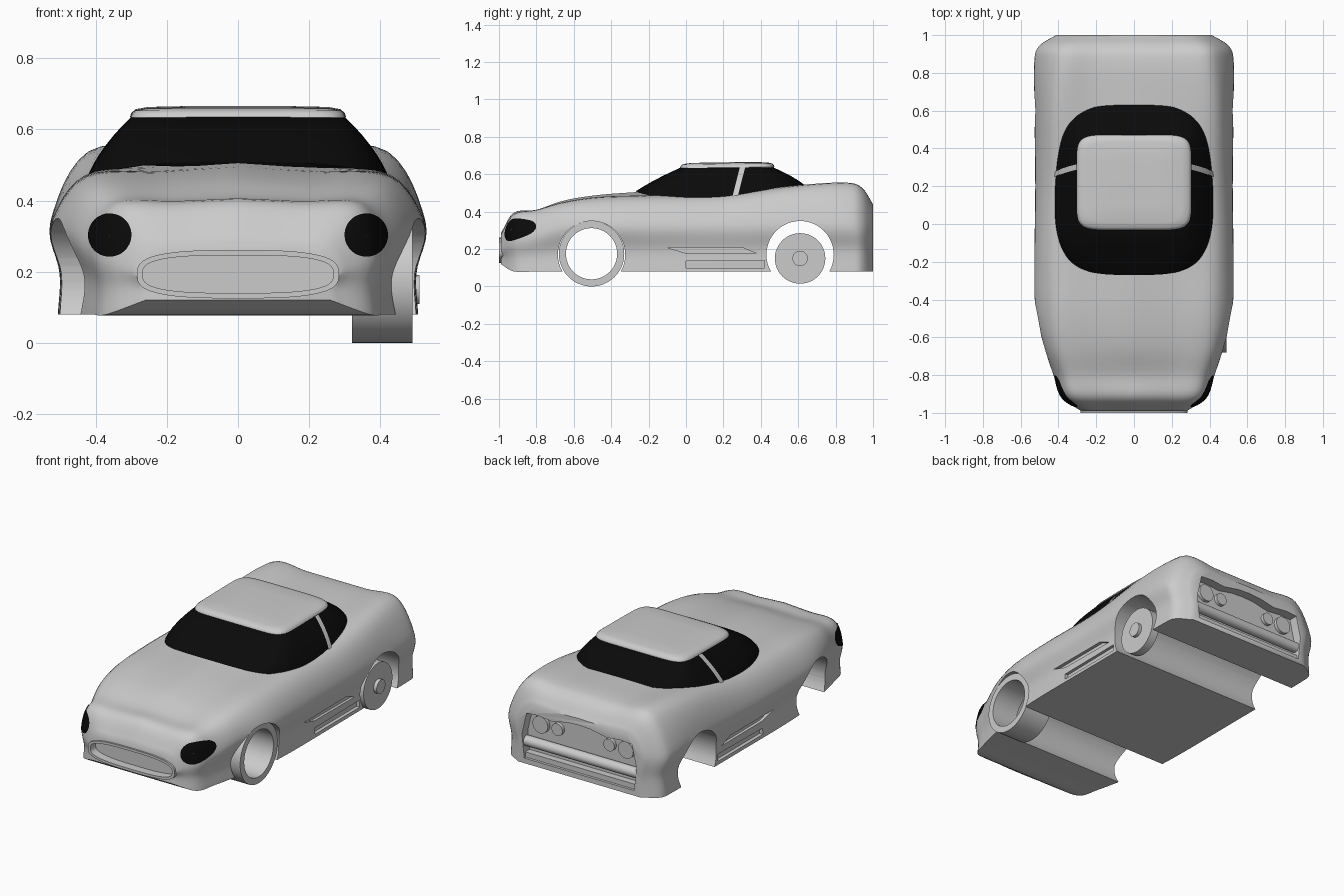
import bpy, bmesh
from math import sin, cos, pi, asin
from mathutils import Vector
from mathutils.bvhtree import BVHTree

if "Cube" in bpy.data.objects:
    bpy.data.objects.remove(bpy.data.objects["Cube"])


def material(name, value):
    m = bpy.data.materials.new(name)
    m.use_nodes = True
    colour = (value, value, value, 1)
    m.diffuse_color = colour
    m.node_tree.nodes["Principled BSDF"].inputs["Base Color"].default_value = colour
    return m


GREY = material("body grey", 0.6)
BLACK = material("glass black", 0.003)


def activate(obj):
    bpy.ops.object.select_all(action="DESELECT")
    obj.select_set(True)
    bpy.context.view_layer.objects.active = obj


def smooth(obj, angle=0.6):
    activate(obj)
    bpy.ops.object.shade_smooth_by_angle(angle=angle)


def mesh_object(name, verts, faces, mat):
    mesh = bpy.data.meshes.new(name)
    mesh.from_pydata([tuple(v) for v in verts], [], faces)
    bm = bmesh.new()
    bm.from_mesh(mesh)
    bmesh.ops.recalc_face_normals(bm, faces=bm.faces)
    bm.to_mesh(mesh)
    bm.free()
    mesh.materials.append(mat)
    obj = bpy.data.objects.new(name, mesh)
    bpy.context.collection.objects.link(obj)
    return obj


def loft(name, rings, mat, caps=True, closed=True):
    n = len(rings[0])
    verts = [v for ring in rings for v in ring]
    faces = []
    for r in range(len(rings) - 1):
        for i in range(n if closed else n - 1):
            j = (i + 1) % n
            faces.append((r * n + i, r * n + j, (r + 1) * n + j, (r + 1) * n + i))
    if caps:
        faces += [tuple(range(n)), tuple(range(len(verts) - n, len(verts)))]
    return mesh_object(name, verts, faces, mat)


def prism(name, outline, axis, lo, hi, mat=GREY):
    """Extrude an outline along x (points are y, z) or y (points are x, z)."""
    place = (lambda d, p: (d, p[0], p[1])) if axis == "x" else (lambda d, p: (p[0], d, p[1]))
    return loft(name, [[place(d, p) for p in outline] for d in (lo, hi)], mat)


def cut(obj, cutter):
    cutter.hide_render = True
    mod = obj.modifiers.new("cut", "BOOLEAN")
    mod.operation = "DIFFERENCE"
    mod.object = cutter
    activate(obj)
    bpy.ops.object.modifier_apply(modifier=mod.name)
    bpy.data.objects.remove(cutter)


def spow(v, e):
    return (1 if v >= 0 else -1) * abs(v) ** e


def oval(cu, cv, ru, rv, n=2, steps=48):
    angles = [2 * pi * i / steps for i in range(steps)]
    return [(cu + ru * spow(cos(a), 2 / n), cv + rv * spow(sin(a), 2 / n)) for a in angles]


def spline(rows, steps):
    """Smooth curve through rows of numbers."""
    rows = [Vector(r) for r in rows]
    rows = [2 * rows[0] - rows[1]] + rows + [2 * rows[-1] - rows[-2]]
    out = []
    for a, b, c, d in zip(rows, rows[1:], rows[2:], rows[3:]):
        for i in range(steps):
            t = i / steps
            out.append(0.5 * (2 * b + (c - a) * t + (2 * a - 5 * b + 4 * c - d) * t * t
                              + (3 * b - a - 3 * c + d) * t ** 3))
    return out + [rows[-2]]


# Body shell: y, floor z, floor half width, waist half width, waist z,
# fender x, fender z, centre z
STATIONS = [
    (-0.99, .12, .26, .28, .20, .24, .27, .285),
    (-0.92, .08, .37, .38, .25, .33, .375, .395),
    (-0.80, .08, .41, .425, .28, .36, .40, .41),
    (-0.65, .08, .445, .475, .32, .40, .44, .46),
    (-0.46, .08, .49, .52, .33, .42, .465, .49),
    (-0.20, .08, .505, .525, .33, .43, .47, .51),
    (0.20, .08, .505, .52, .33, .43, .475, .55),
    (0.60, .08, .505, .525, .34, .43, .525, .545),
    (0.85, .08, .505, .525, .34, .41, .54, .545),
    (0.94, .08, .49, .50, .33, .39, .515, .515),
    (1.00, .08, .40, .41, .32, .33, .43, .44),
]
rings = []
for y, zb, wb, w, zw, xf, zf, zt in spline(STATIONS, 5):
    half = spline([(wb, zb), (wb - .005, zb + .45 * (zw - zb)), (w, zw),
                   (xf, zf), (xf / 2, (zf + zt) / 2), (0, zt)], 6)
    ring = [(p[0], y, p[1]) for p in half]
    rings.append(ring + [(-x, yy, z) for x, yy, z in reversed(ring[:-1])])
body = loft("body", rings, GREY)
surface = BVHTree.FromPolygons([v.co.copy() for v in body.data.vertices],
                               [tuple(p.vertices) for p in body.data.polygons])

# Wheel arches run right across the body
for y in (-.505, .61):
    cut(body, prism("arch_cutter", oval(y, .17, .18, .18), "x", -.8, .8))

# Grille mouth and tail recess
MOUTH = oval(0, .193, .268, .053, 3)
cut(body, prism("mouth_cutter", MOUTH, "y", -1.1, -.95))
tail = [(.36, .11), (.375, .25), (.345, .38), (.27, .385), (.18, .375), (.08, .395)]
tail = tail + [(0, .40)] + [(-x, z) for x, z in reversed(tail)]
cut(body, prism("tail_cutter", tail, "y", .945, 1.1))

# Side vents
UPPER = [(-.1, .208), (.30, .208), (.38, .175), (.0, .178)]
LOWER = [(.0, .10), (.42, .10), (.42, .14), (.0, .135)]
for side in (-1, 1):
    for outline in (UPPER, LOWER):
        cut(body, prism("vent_cutter", outline, "x", side * .483, side * .6))
smooth(body)

# Grille rim
rim = prism("grille_rim", oval(0, .193, .284, .068, 3), "y", -1, -.96)
cut(rim, prism("rim_cutter", MOUTH, "y", -1.1, -.9))
smooth(rim)

# Headlights lie on the curved body surface
for side, label in ((1, "left"), (-1, "right")):
    lamp = []
    for k in range(7):
        r = max(.06 * k / 6, .001)
        ring = []
        for x, z in oval(side * .358, .302, r, r, steps=32):
            hit, normal, _, _ = surface.ray_cast(Vector((x, -2, z)), Vector((0, 1, 0)))
            if hit is None:
                hit, normal, _, _ = surface.find_nearest(Vector((x, -.85, z)))
            if normal.y > 0:
                normal = -normal
            ring.append(hit + normal * .004)
        lamp.append(ring)
    smooth(loft(label + "_headlight", lamp, BLACK, caps=False), 1.0)


# Cabin glass narrows from the waist outline to the roof outline
def cabin_shape(t):
    bulge = .012 * 4 * t * (1 - t)
    return .42 - .12 * t + bulge, .45 - .2 * t + bulge, .18 + .04 * t, 3.5 + 3 * t


def cabin_point(t, angle, grow=0):
    a, b, cy, n = cabin_shape(t)
    c, s = cos(angle), sin(angle)
    base = .475 + .07 * max(s, 0) ** 3 + .033 * max(-s, 0) ** 3
    return ((a + grow) * spow(c, 2 / n), cy + (b + grow) * spow(s, 2 / n),
            base + (.635 - base) * t)


levels = [i / 6 for i in range(7)]
glass = loft("cabin_glass", [[cabin_point(t, 2 * pi * i / 96) for i in range(96)]
                             for t in levels], BLACK)
smooth(glass)

# Door pillars
for side, label in ((1, "left"), (-1, "right")):
    strip = []
    for t in levels:
        a, b, cy, n = cabin_shape(t)
        row = []
        for offset in (-.014, .014):
            dy = .26 + .04 * t + offset - cy
            x, y, z = cabin_point(t, asin(spow(dy / b, n / 2)), .005)
            row.append((side * x, y, z))
        strip.append(row)
    smooth(loft(label + "_door_pillar", strip, GREY, caps=False, closed=False))

# Roof panel
roof = []
for scale, z in ((.98, .628), (1.01, .636), (1.0, .645), (.96, .655), (.85, .661), (.5, .664)):
    roof.append([(x, y, z + .012 * (y - .22))
                 for x, y in oval(0, .22, .30 * scale, .25 * scale, 7, 64)])
smooth(loft("roof", roof, GREY), 0.8)

# Tail lights, bumper roll and lower step
for side, label in ((1, "left"), (-1, "right")):
    for x, r, kind in ((.28, .05, "outer"), (.17, .036, "inner")):
        smooth(prism(f"{label}_{kind}_tail_light", oval(side * x, .315, r, r, steps=32),
                     "y", .94, .965))
smooth(prism("rear_bumper", oval(.965, .20, .03, .03, steps=24), "x", -.37, .37))
prism("rear_step", [(.94, .11), (.985, .11), (.985, .14), (.94, .14)], "x", -.365, .365)

# Left wheels: open front tyre, rear disc and hub
tyre = prism("front_tyre", oval(-.505, .175, .175, .175), "x", .32, .49)
cut(tyre, prism("tyre_cutter", oval(-.505, .175, .137, .137), "x", .2, .6))
smooth(tyre)
smooth(prism("rear_wheel_disc", oval(.61, .15, .135, .135), "x", .44, .49))
smooth(prism("rear_wheel_hub", oval(.61, .15, .041, .041, steps=32), "x", .48, .51))
